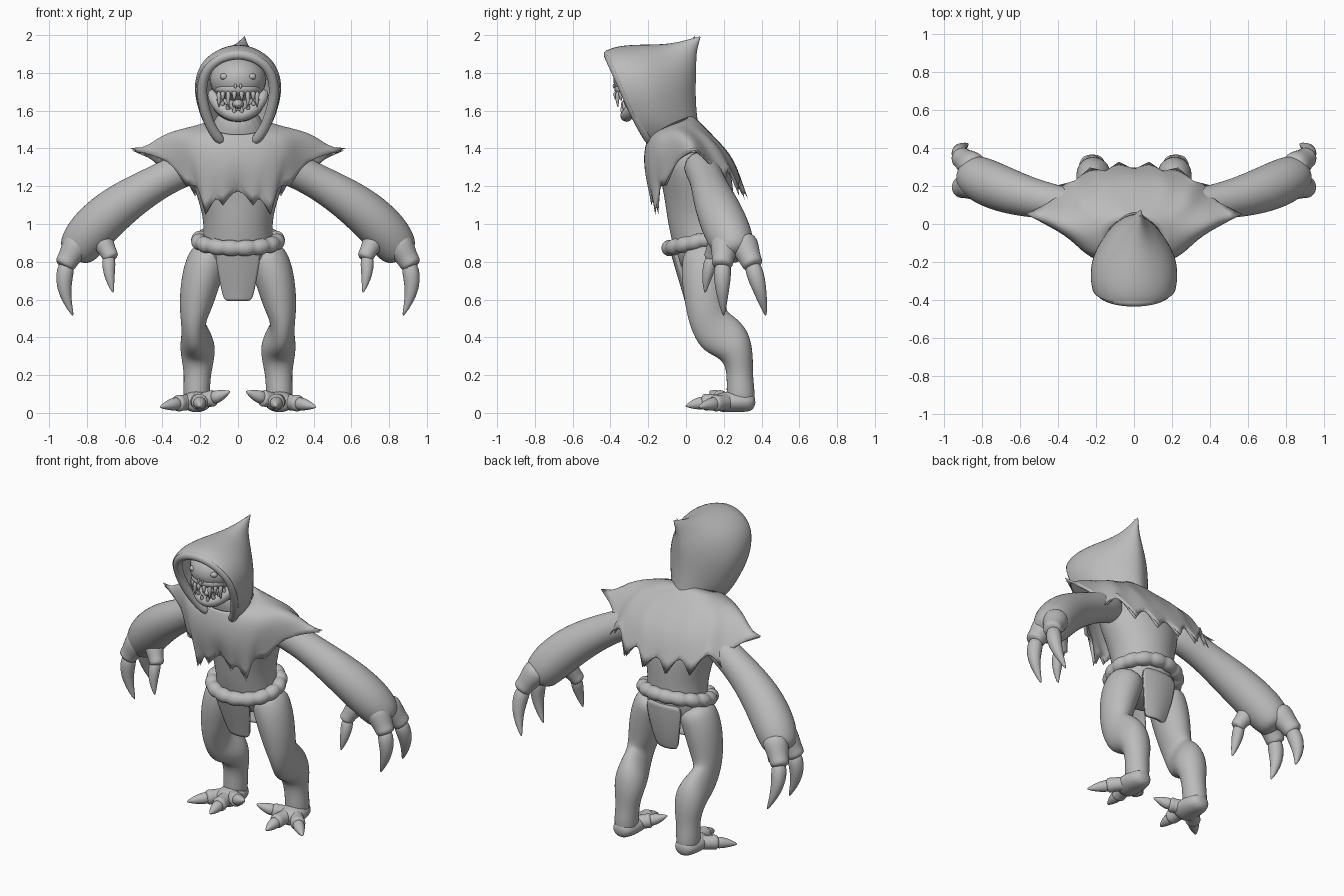
import bpy, bmesh, math
from mathutils import Vector

cube = bpy.data.objects.get("Cube")
if cube:
    bpy.data.objects.remove(cube, do_unlink=True)

grey = bpy.data.materials.new("plain grey")
grey.use_nodes = True
COLOR = (0.5, 0.5, 0.5, 1)
grey.diffuse_color = COLOR
grey.node_tree.nodes["Principled BSDF"].inputs["Base Color"].default_value = COLOR


def grid(name, rows, wrap_u=False, wrap_v=False, cap=False, mirror=False,
         thick=0, crease_last=False):
    """Skin a list of equal rows of points, then thicken, mirror and smooth."""
    bm = bmesh.new()
    crease = bm.verts.layers.float.new("crease_vert")
    vs = [[bm.verts.new(p) for p in row] for row in rows]
    nu, nv = len(vs), len(vs[0])
    for i in range(nu if wrap_u else nu - 1):
        for j in range(nv if wrap_v else nv - 1):
            a, b = vs[i], vs[(i + 1) % nu]
            k = (j + 1) % nv
            bm.faces.new((a[j], a[k], b[k], b[j]))
    if cap:
        bm.faces.new(vs[0])
        bm.faces.new(vs[-1])
    if crease_last:
        for v in vs[-1]:
            v[crease] = 1
    bmesh.ops.remove_doubles(bm, verts=bm.verts[:], dist=1e-5)
    bmesh.ops.recalc_face_normals(bm, faces=bm.faces[:])
    ob = finish(name, bm, mirror)
    if thick:
        mod = ob.modifiers.new("Solidify", "SOLIDIFY")
        mod.thickness = thick
        mod.offset = 0
        mod.edge_crease_inner = mod.edge_crease_outer = 1
    mod = ob.modifiers.new("Subdivision", "SUBSURF")
    mod.levels = mod.render_levels = 2
    return ob


def finish(name, bm, mirror=False):
    for f in bm.faces:
        f.smooth = True
    mesh = bpy.data.meshes.new(name)
    bm.to_mesh(mesh)
    bm.free()
    mesh.materials.append(grey)
    ob = bpy.data.objects.new(name, mesh)
    bpy.context.collection.objects.link(ob)
    if mirror:
        ob.modifiers.new("Mirror", "MIRROR")
    return ob


def loft(name, path, ref=(1, 0, 0), sides=10, mirror=True):
    """Tube along (x, y, z, r) or (x, y, z, r along ref, r across)."""
    pts = [Vector(p[:3]) for p in path]
    rows = []
    for i, p in enumerate(path):
        t = (pts[min(i + 1, len(pts) - 1)] - pts[max(i - 1, 0)]).normalized()
        u = Vector(ref)
        u = (u - t * u.dot(t)).normalized()
        v = t.cross(u)
        rows.append([pts[i] + u * p[3] * math.cos(a) + v * p[-1] * math.sin(a)
                     for a in (2 * math.pi * k / sides for k in range(sides))])
    return grid(name, rows, wrap_v=True, cap=True, mirror=mirror)


def ball(name, loc, size, mirror=False):
    bm = bmesh.new()
    bmesh.ops.create_uvsphere(bm, u_segments=24, v_segments=16, radius=1)
    for v in bm.verts:
        v.co = Vector(loc) + Vector([a * b for a, b in zip(v.co, size)])
    return finish(name, bm, mirror)


def claw(name, base, bend, tip, r):
    loft(name, [(*base, r), (*bend, r * .75), (*tip, r * .08)], ref=(0, 1, .3), sides=8)


# Torso and neck
loft("torso", [(0, .11, .74, .13, .11), (0, .1, .82, .19, .15), (0, .085, .95, .185, .17),
               (0, .075, 1.05, .19, .18), (0, .07, 1.17, .23, .19), (0, .04, 1.3, .27, .19),
               (0, 0, 1.4, .26, .17), (0, -.06, 1.48, .15, .13), (0, -.13, 1.62, .1, .1)],
     sides=16, mirror=False)

# Legs and feet
loft("leg", [(.13, .11, .88, .1, .12), (.175, .1, .78, .115, .13), (.205, .1, .67, .105, .125),
             (.225, .105, .56, .09, .11), (.238, .12, .49, .068, .11), (.232, .165, .425, .068, .13),
             (.213, .25, .365, .1, .115), (.212, .28, .28, .09, .082), (.215, .285, .2, .072, .07),
             (.22, .29, .1, .075, .08), (.22, .29, .02, .06, .07)], sides=12)
loft("foot", [(.22, .37, .055, .05, .045), (.22, .31, .06, .08, .06), (.22, .22, .06, .09, .06),
              (.22, .15, .05, .07, .05)])
for label, knuckle, end, tip in (("middle", (.21, .16, .06), (.2, .08, .055), (.2, -.005, .035)),
                                 ("outer", (.28, .2, .055), (.33, .14, .05), (.415, .065, .03)),
                                 ("inner", (.17, .2, .07), (.12, .17, .08), (.04, .125, .115))):
    inside = Vector(end).lerp(Vector(knuckle), .5)
    loft(label + "_toe", [(.22, .25, .06, .05), (*knuckle, .045), (*inside, .047), (*end, .053)],
         ref=(0, 0, 1), sides=8)
    claw(label + "_toe_claw", inside, Vector(end).lerp(Vector(tip), .4), tip, .045)

# Arms and hands
loft("arm", [(.2, .06, 1.32, .09), (.3, .09, 1.285, .095), (.42, .115, 1.225, .095),
             (.55, .14, 1.15, .11), (.67, .175, 1.065, .125), (.77, .215, .97, .13),
             (.835, .25, .89, .12), (.875, .27, .82, .09)], ref=(0, 1, 0), sides=12)
for label, root, end, bend, tip, r in (
        ("front", (.83, .21, .93), (.925, .19, .77), (.935, .19, .66), (.87, .2, .505), .06),
        ("rear", (.83, .29, .93), (.925, .36, .77), (.935, .39, .66), (.87, .425, .505), .06),
        ("thumb", (.74, .19, .95), (.665, .13, .81), (.685, .11, .73), (.66, .1, .63), .046)):
    root, end = Vector(root), Vector(end)
    loft(label + "_finger", [(*root, r * 1.5), (*root.lerp(end, .45), r * 1.3),
                             (*root.lerp(end, .75), r * 1.0), (*end, r * 1.1)],
         ref=(0, 1, 0), sides=8)
    claw(label + "_finger_claw", root.lerp(end, .75), bend, tip, r)

# Ragged cape: neck ring, shoulder ring, bulge, zigzag hem
hem = [(0, -.17, 1.2), (.08, -.175, 1.1), (.115, -.17, 1.15), (.17, -.155, 1.05), (.21, -.14, 1.21),
       (.27, -.11, 1.2), (.36, -.05, 1.34), (.565, .05, 1.395), (.42, .12, 1.33), (.39, .2, 1.21),
       (.31, .22, 1.31), (.23, .29, 1.15), (.15, .27, 1.26), (.08, .32, 1.13), (0, .28, 1.23)]
cape = [[], [], [], []]
for i, h in enumerate(hem):
    a = math.pi * i / (len(hem) - 1)
    s, c = max(0, math.sin(a)) ** .85, math.cos(a)
    if i in (0, len(hem) - 1):
        s = 0
    neck = Vector((.145 * s, -.08 - .11 * c, 1.52 - .05 * c))
    shoulder = Vector((.32 * s, -.03 - .18 * c, 1.43 + .065 * s * s - .02 * c))
    bulge = shoulder.lerp(Vector(h), .5) + Vector((.01 * s, -.03 * c, .018))
    for row, p in zip(cape, (neck, shoulder, bulge, h)):
        row.append(p)
grid("ragged_cape", cape, mirror=True, thick=.018, crease_last=True)

# Hood: front rim swept back to a seam that ends in a point
rim = [(.085, -.19, 1.43), (.15, -.23, 1.5), (.19, -.285, 1.6), (.215, -.33, 1.71),
       (.19, -.38, 1.82), (.11, -.41, 1.885), (0, -.42, 1.91)]
seam = [(0, .06, 1.46), (0, .05, 1.54), (0, .04, 1.64), (0, .04, 1.74),
        (.01, .045, 1.84), (.02, .045, 1.92), (.045, .085, 2.045)]
rim += [(-x, y, z) for x, y, z in rim[-2::-1]]
seam += seam[-2::-1]
hood = []
for s in (0, .06, .2, .4, .6, .78, .9, .97, 1):
    row = []
    for j, (r, e) in enumerate(zip(rim, seam)):
        high = 1 - abs(j - 6) / 6
        width = (1 - s ** (3 - 1.5 * high)) ** .65 * (1 + .08 * math.sin(math.pi * min(1, s * 1.5)))
        lift = s ** (1 + 3.5 * high)
        swell = .035 * high * math.sin(math.pi * s ** .6) if s < 1 else 0
        row.append((r[0] * width + e[0] * s ** 3, r[1] + (e[1] - r[1]) * s,
                    r[2] + (e[2] - r[2]) * lift + swell))
    hood.append(row)
grid("hood", hood, thick=.03)
loft("hood_rim", [(x * .92, y + .008, z - .005, .03) for x, y, z in rim], ref=(0, 1, .3),
     sides=8, mirror=False)

# Face, jaw, teeth and eyes
ball("skull", (0, -.22, 1.765), (.15, .165, .125))
ball("throat", (0, -.19, 1.65), (.14, .1, .11))
ball("snout", (0, -.28, 1.715), (.12, .1, .05))
ball("tongue", (0, -.295, 1.635), (.03, .05, .025))
ball("eye", (.072, -.35, 1.78), (.024, .02, .018), mirror=True)
ball("nostril", (.014, -.382, 1.73), (.007, .006, .012), mirror=True)
loft("jaw", [(.145, -.21, 1.71, .03), (.12, -.255, 1.645, .037), (.07, -.3, 1.59, .038),
             (0, -.325, 1.562, .034), (-.07, -.3, 1.59, .038), (-.12, -.255, 1.645, .037),
             (-.145, -.21, 1.71, .03)], ref=(0, 0, 1), sides=8, mirror=False)
for i in range(4):
    a = .17 + i * .3
    x, y = .115 * math.sin(a), -.27 - .1 * math.cos(a)
    n = .085 if i in (1, 3) else .05
    claw("upper_tooth", (x, y, 1.705), (x, y - .006, 1.7 - n / 2), (x, y, 1.7 - n), .016)
    claw("lower_tooth", (x * 1.05, y + .04, 1.585 + .02 * i), (x, y + .03, 1.605 + .02 * i),
         (x, y + .025, 1.6 + n / 2 + .015 * i), .015)

# Beaded belt, tilted up at the back
belt = []
for k in range(64):
    a = 2 * math.pi * k / 64
    out = Vector((math.sin(a), -math.cos(a), 0))
    centre = Vector((.208 * out.x, .085 + .175 * out.y, .912 + .04 * out.y))
    r = (.038, .047, .048, .047)[k % 4]
    belt.append([centre + out * r * math.cos(b) + Vector((0, 0, r * math.sin(b)))
                 for b in (math.pi * m / 4 for m in range(8))])
grid("beaded_belt", belt, wrap_u=True, wrap_v=True)

# Loincloth panels
for label, ys, curl in (("front", (-.085, -.055, -.015, 0), .02),
                        ("back", (.24, .235, .215, .2), -.02)):
    grid(label + "_loincloth",
         [[(w * t, y + curl * t * t, z) for t in (-1, -.5, 0, .5, 1)]
          for y, z, w in zip(ys, (.89, .78, .65, .595), (.125, .11, .085, .07))], thick=.018)
